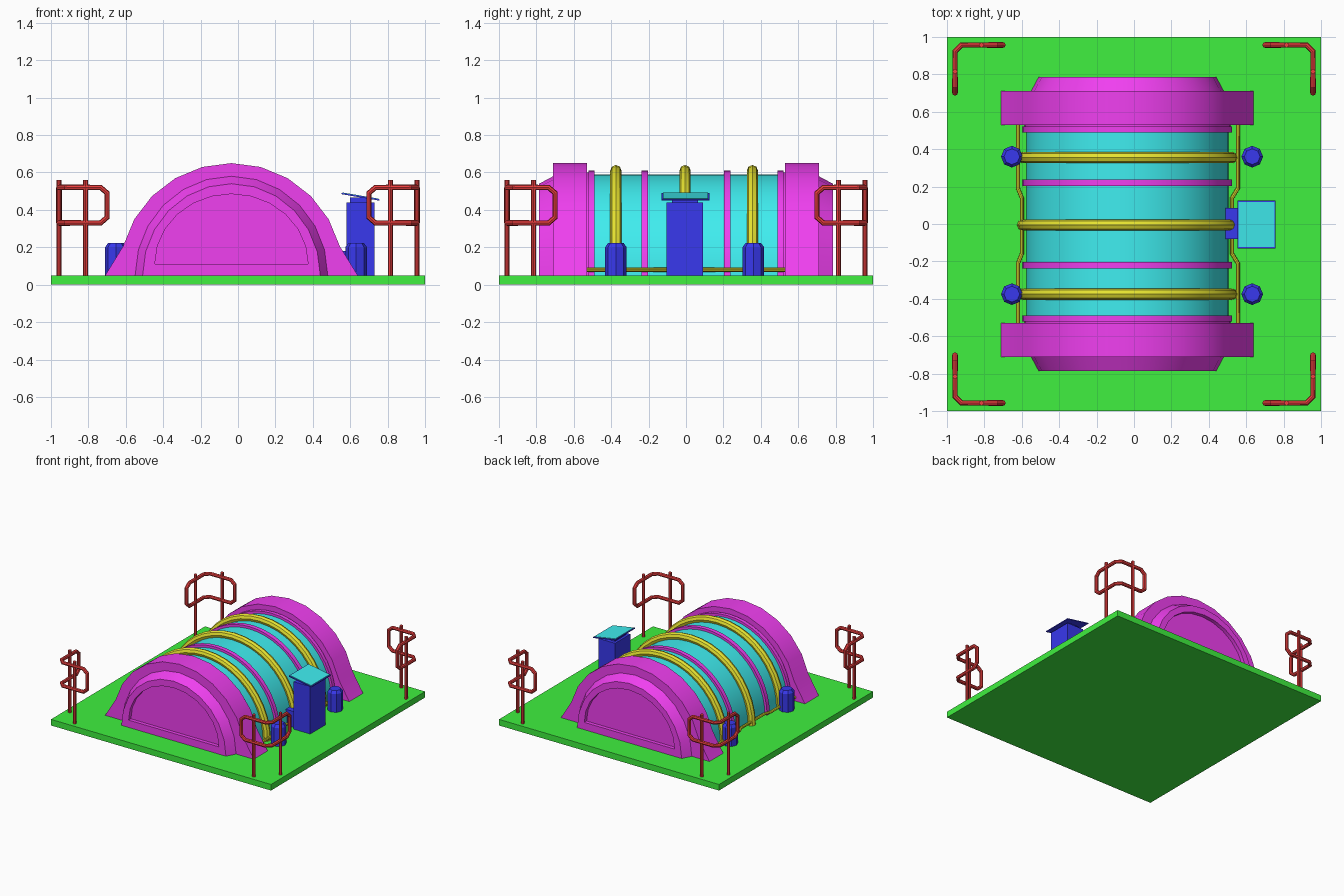
import bpy, bmesh, math
from mathutils import Vector

if "Cube" in bpy.data.objects:
    bpy.data.objects.remove(bpy.data.objects["Cube"])

CX, FLOOR = -0.035, 0.05   # shelter axis and slab top


def material(name, rgb):
    m = bpy.data.materials.new(name)
    m.diffuse_color = (*rgb, 1)
    m.use_nodes = True
    m.node_tree.nodes["Principled BSDF"].inputs["Base Color"].default_value = m.diffuse_color
    return m


GREEN = material("green", (0.05, 0.87, 0.05))
CYAN = material("cyan", (0.05, 0.85, 0.87))
PINK = material("magenta", (0.87, 0.05, 0.87))
YELLOW = material("yellow", (0.8, 0.77, 0.03))
BLUE = material("blue", (0.04, 0.04, 0.85))
RED = material("red", (0.85, 0.05, 0.05))


def finish(ob, mat):
    ob.data.materials.append(mat)
    bpy.ops.object.select_all(action='DESELECT')
    ob.select_set(True)
    bpy.context.view_layer.objects.active = ob
    if ob.type == 'CURVE':
        bpy.ops.object.convert(target='MESH')
        ob = bpy.context.object
    bpy.ops.object.shade_smooth_by_angle(angle=math.radians(32))
    return ob


def loft(name, rings, mat):
    """Skin a list of equal-length point loops and cap both ends."""
    bm = bmesh.new()
    loops = [[bm.verts.new(p) for p in ring] for ring in rings]
    n = len(loops[0])
    for a, b in zip(loops, loops[1:]):
        for i in range(n):
            j = (i + 1) % n
            bm.faces.new((a[i], a[j], b[j], b[i]))
    bm.faces.new(loops[0])
    bm.faces.new(loops[-1])
    bmesh.ops.recalc_face_normals(bm, faces=bm.faces)
    me = bpy.data.meshes.new(name)
    bm.to_mesh(me)
    bm.free()
    ob = bpy.data.objects.new(name, me)
    bpy.context.collection.objects.link(ob)
    return finish(ob, mat)


def arch(y, rx, rz, base=FLOOR, foot=None, n=12):
    """Half-round profile in the xz plane; foot flares the lowest points."""
    pts = [Vector((CX + rx * math.cos(math.pi * i / n), y,
                   base + rz * math.sin(math.pi * i / n))) for i in range(n + 1)]
    if foot:
        pts[0].x, pts[-1].x = CX + foot, CX - foot
    return pts


def vault(name, y0, y1, r, mat, n=12):
    return loft(name, [arch(y0, r, r, n=n), arch(y1, r, r, n=n)], mat)


def box(name, x0, x1, y0, y1, z0, z1, mat, inset=0):
    def ring(z, d):
        return [(x0 + d, y0 + d, z), (x1 - d, y0 + d, z),
                (x1 - d, y1 - d, z), (x0 + d, y1 - d, z)]
    return loft(name, [ring(z0, 0), ring(z1, inset)], mat)


def tube(name, pts, radius, mat, closed=False, res=2):
    cu = bpy.data.curves.new(name, 'CURVE')
    cu.dimensions = '3D'
    cu.bevel_depth, cu.bevel_resolution, cu.use_fill_caps = radius, res, True
    sp = cu.splines.new('POLY')
    sp.points.add(len(pts) - 1)
    for p, co in zip(sp.points, pts):
        p.co = (*co, 1)
    sp.use_cyclic_u = closed
    ob = bpy.data.objects.new(name, cu)
    bpy.context.collection.objects.link(ob)
    return finish(ob, mat)


# ground slab and vaulted body
box("base_slab", -1, 1, -1, 1, 0, FLOOR, GREEN)
vault("vault_body", -0.54, 0.54, 0.54, CYAN, n=24)

# end portals: flared arch, tapered rim, recessed door
portal = loft("end_portal", [
    arch(-0.53, 0.60, 0.60, foot=0.675),
    arch(-0.71, 0.60, 0.60, foot=0.675),
    arch(-0.71, 0.515, 0.53),
    arch(-0.785, 0.475, 0.49),
    arch(-0.785, 0.41, 0.375, base=0.11),
    arch(-0.755, 0.41, 0.375, base=0.11)], PINK)
mir = portal.modifiers.new("mirror", 'MIRROR')
mir.use_axis = (False, True, False)

# magenta ribs around the body
for y, w in ((-0.505, 0.03), (-0.22, 0.035), (0.22, 0.035), (0.505, 0.03)):
    vault("body_rib", y - w / 2, y + w / 2, 0.56, PINK, n=24)
for s in (-1, 1):
    vault("rib_collar", s * 0.515, s * 0.54, 0.55, PINK, n=24)

# yellow hoops over the body
for y in (-0.375, -0.005, 0.355):
    tube("hoop_pipe", arch(y, 0.56, 0.56, n=20), 0.03, YELLOW)

# yellow pipes along both sides, stepping inward at the middle
for s, out, mid in ((-1, -0.62, -0.60), (1, 0.555, 0.525)):
    tube("side_pipe", [(out, -0.54, 0.08), (out, -0.21, 0.08), (mid, -0.16, 0.08),
                       (mid, 0.14, 0.08), (out, 0.19, 0.08), (out, 0.54, 0.08)],
         0.011, YELLOW)

# blue octagonal barrels at the hoop feet
for x in (-0.653, 0.632):
    for y in (-0.375, 0.36):
        loft("barrel", [[(x + r * math.cos(math.tau * i / 8), y + r * math.sin(math.tau * i / 8), z)
                         for i in range(8)]
                        for r, z in ((0.058, FLOOR), (0.058, 0.2), (0.042, 0.222))], BLUE)

# control console with tilted screen
box("console_body", 0.58, 0.73, -0.105, 0.092, FLOOR, 0.44, BLUE)
box("console_neck", 0.60, 0.71, -0.075, 0.065, 0.44, 0.465, BLUE)
box("console_link", 0.49, 0.58, -0.08, 0.085, FLOOR, 0.18, BLUE)


def tilted(name, x0, x1, y0, y1, lift, thick, mat):
    def z(x):
        return 0.488 - (x - 0.553) * 0.17 + lift
    corners = [(x0, y0), (x1, y0), (x1, y1), (x0, y1)]
    loft(name, [[(x, y, z(x) + d) for x, y in corners] for d in (0, thick)], mat)


tilted("screen_frame", 0.553, 0.757, -0.13, 0.125, -0.004, 0.007, BLUE)
tilted("screen", 0.56, 0.75, -0.123, 0.118, 0.003, 0.003, CYAN)

# red corner guard rails
A, E, C = 0.957, 0.70, 0.035   # rail line, rail end, corner chamfer
half = [(E, A, 0.36), (E, A, 0.49), (E + C, A, 0.52), (A - C, A, 0.52)]
lower = [(A - C, A, 0.33), (E + C, A, 0.33)]
swap = lambda pts: [(y, x, z) for x, y, z in reversed(pts)]
loop = half + swap(half) + swap(lower) + lower
for sx in (-1, 1):
    for sy in (-1, 1):
        tube("guard_rail", [(x * sx, y * sy, z) for x, y, z in loop], 0.015, RED, closed=True)
        for x, y in ((0.815, A), (A, 0.815)):
            tube("rail_post", [(x * sx, y * sy, FLOOR), (x * sx, y * sy, 0.56)], 0.013, RED)
